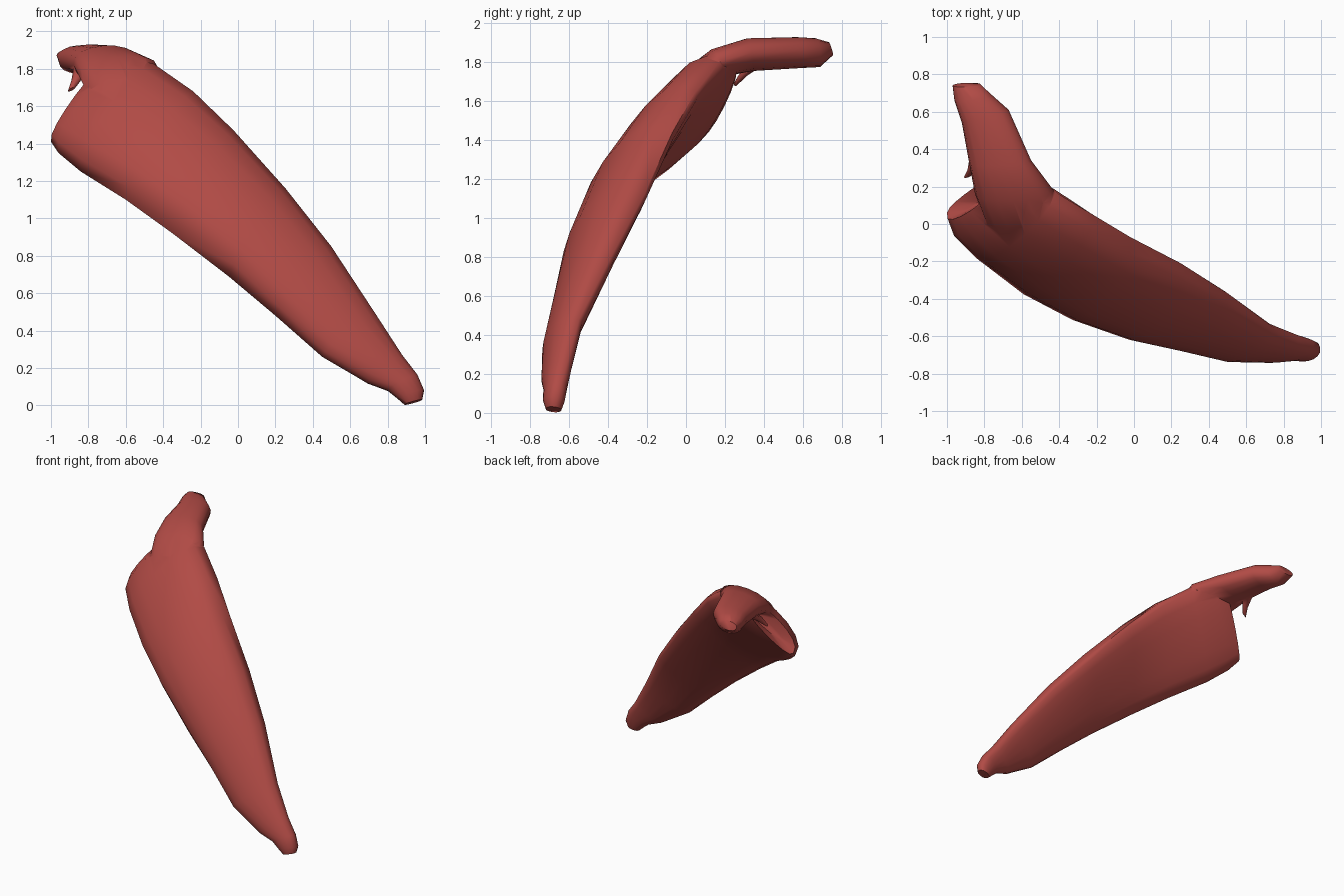
import bpy, bmesh, math
from mathutils import Vector

cube = bpy.data.objects.get("Cube")
if cube:
    bpy.data.objects.remove(cube, do_unlink=True)

red = bpy.data.materials.new("muscle red")
red.use_nodes = True
colour = (0.44, 0.07, 0.06, 1)
red.diffuse_color = colour
red.node_tree.nodes["Principled BSDF"].inputs["Base Color"].default_value = colour

FULLNESS = 0.8  # below 1 gives thicker, rounder edges


def loft(name, stations, sides=16):
    """Each station: upper edge, lower edge, outer bulge, inner bulge."""
    bm = bmesh.new()
    ups = [Vector(s[0]) for s in stations]
    lows = [Vector(s[1]) for s in stations]
    mids = [(u + l) / 2 for u, l in zip(ups, lows)]
    rings, last_n = [], None
    for i, (_, _, outer, inner) in enumerate(stations):
        axis = mids[min(i + 1, len(mids) - 1)] - mids[max(i - 1, 0)]
        half = (ups[i] - lows[i]) / 2
        n = half.cross(axis).normalized()
        if last_n and n.dot(last_n) < 0:
            n = -n
        last_n = n
        ring = []
        for k in range(sides):
            a = 2 * math.pi * k / sides
            s = math.sin(a)
            depth = math.copysign(abs(s) ** FULLNESS, s) * (outer if s > 0 else inner)
            ring.append(bm.verts.new(mids[i] + half * math.cos(a) + n * depth))
        rings.append(ring)
    for a, b in zip(rings, rings[1:]):
        for k in range(sides):
            j = (k + 1) % sides
            bm.faces.new((a[k], a[j], b[j], b[k]))
    bm.faces.new(rings[0])
    bm.faces.new(rings[-1])
    bmesh.ops.recalc_face_normals(bm, faces=bm.faces)
    mesh = bpy.data.meshes.new(name)
    bm.to_mesh(mesh)
    bm.free()
    mesh.materials.append(red)
    obj = bpy.data.objects.new(name, mesh)
    bpy.context.collection.objects.link(obj)
    return obj


# Broad strap from the low tendon to the hollow upper end
belly = loft("muscle_belly", [
    ((.985, -.67, .03), (.89, -.69, .005), .04, .04),
    ((.995, -.66, .08), (.85, -.69, .04), .06, .05),
    ((.96, -.64, .16), (.80, -.69, .08), .065, .05),
    ((.88, -.61, .26), (.69, -.70, .12), .08, .05),
    ((.74, -.55, .48), (.45, -.69, .26), .10, .05),
    ((.50, -.37, .83), (.20, -.62, .48), .15, .05),
    ((.25, -.21, 1.13), (-.05, -.56, .69), .19, .05),
    ((-.02, -.07, 1.44), (-.35, -.45, .92), .20, .05),
    ((-.22, .05, 1.65), (-.60, -.32, 1.10), .185, .06),
    ((-.42, .17, 1.80), (-.84, -.13, 1.25), .18, .08),
    ((-.58, .25, 1.84), (-.96, -.02, 1.35), .15, .08),
    ((-.72, .25, 1.79), (-1.0, .06, 1.41), .10, .05),
    ((-.69, .20, 1.74), (-.90, .07, 1.50), .03, .02),
])

# Upper horn growing out of the strap and reaching backward
horn = loft("upper_horn", [
    ((-.38, -.02, 1.57), (-.74, -.10, 1.50), .08, .02),
    ((-.40, .08, 1.71), (-.80, .03, 1.66), .10, .05),
    ((-.43, .18, 1.81), (-.85, .16, 1.76), .09, .06),
    ((-.55, .34, 1.85), (-.88, .32, 1.82), .09, .08),
    ((-.67, .61, 1.86), (-.92, .54, 1.84), .08, .08),
    ((-.76, .69, 1.86), (-.96, .66, 1.85), .07, .08),
    ((-.82, .745, 1.88), (-.97, .74, 1.87), .03, .04),
])

# Small loose strand in the notch
strand = loft("notch_strand", [
    ((-.78, .38, 1.80), (-.88, .35, 1.80), .03, .03),
    ((-.83, .31, 1.75), (-.89, .29, 1.74), .02, .02),
    ((-.87, .26, 1.70), (-.91, .25, 1.68), .01, .01),
], 8)

# Fuse the parts into one continuous skin
bpy.ops.object.select_all(action="DESELECT")
belly.select_set(True)
bpy.context.view_layer.objects.active = belly
for part in (horn, strand):
    mod = belly.modifiers.new("fuse", "BOOLEAN")
    mod.operation = "UNION"
    mod.solver = "EXACT"
    mod.object = part
    bpy.ops.object.modifier_apply(modifier=mod.name)
    bpy.data.objects.remove(part, do_unlink=True)
bpy.ops.object.shade_smooth_by_angle(angle=math.radians(60))
